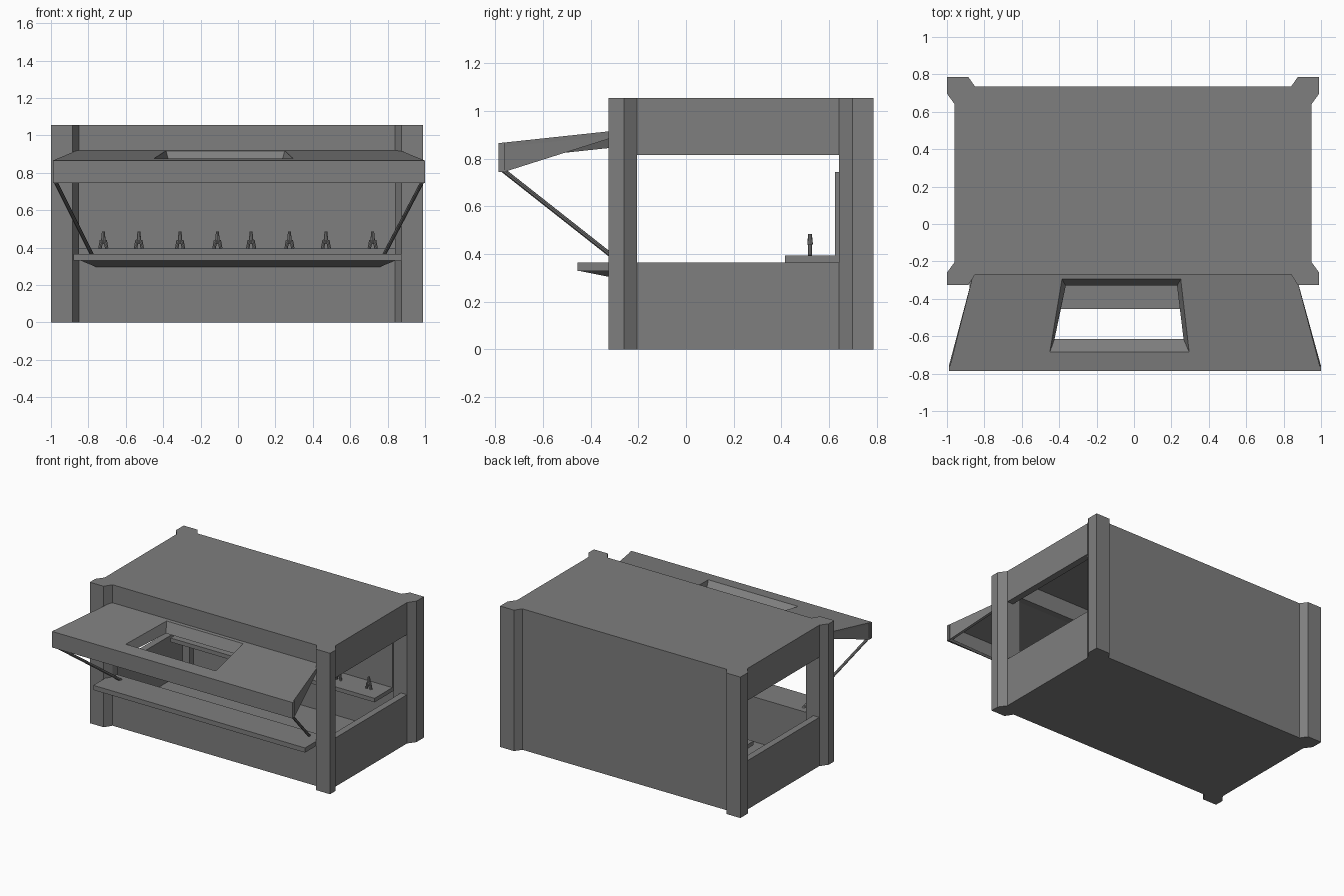
import bpy, bmesh
from mathutils import Vector

old = bpy.data.objects.get("Cube")
if old:
    bpy.data.objects.remove(old)

grey = bpy.data.materials.new("warm_grey")
grey.use_nodes = True
GREY = (0.21, 0.21, 0.21, 1)
grey.diffuse_color = GREY
grey.node_tree.nodes["Principled BSDF"].inputs["Base Color"].default_value = GREY


def finish(name, bm):
    bmesh.ops.recalc_face_normals(bm, faces=bm.faces)
    mesh = bpy.data.meshes.new(name)
    bm.to_mesh(mesh)
    bm.free()
    mesh.materials.append(grey)
    obj = bpy.data.objects.new(name, mesh)
    bpy.context.collection.objects.link(obj)
    return obj


def loft(name, loops, cyclic=False):
    """Skin a series of equal loops; cap the ends unless the series closes."""
    bm = bmesh.new()
    rings = [[bm.verts.new(p) for p in loop] for loop in loops]
    n = len(rings[0])
    pairs = list(zip(rings, rings[1:]))
    if cyclic:
        pairs.append((rings[-1], rings[0]))
    else:
        bm.faces.new(rings[0])
        bm.faces.new(rings[-1])
    for a, b in pairs:
        for i in range(n):
            j = (i + 1) % n
            bm.faces.new((a[i], a[j], b[j], b[i]))
    return finish(name, bm)


def prism(name, points, offset):
    return loft(name, [points, [Vector(p) + Vector(offset) for p in points]])


def box(name, x, y, z):
    base = [(x[0], y[0], z[0]), (x[1], y[0], z[0]), (x[1], y[1], z[0]), (x[0], y[1], z[0])]
    return prism(name, base, (0, 0, z[1] - z[0]))


def rod(name, a, b, radius, sides=8, tip=1.0):
    a, b = Vector(a), Vector(b)
    bm = bmesh.new()
    bmesh.ops.create_cone(bm, cap_ends=True, segments=sides, radius1=radius,
                          radius2=radius * tip, depth=(b - a).length)
    obj = finish(name, bm)
    obj.location = (a + b) / 2
    obj.rotation_mode = "QUATERNION"
    obj.rotation_quaternion = (b - a).to_track_quat("Z", "Y")
    return obj


H, SILL, HEAD = 1.055, 0.365, 0.815
FRONT, BACK, SIDE, T = -0.27, 0.735, 0.955, 0.05
CX = -0.005  # centre line of the cabin

# Cabin shell
box("floor", (CX - SIDE, CX + SIDE), (FRONT, BACK), (0, 0.03))
box("roof", (CX - SIDE, CX + SIDE), (FRONT, BACK), (H - 0.03, H))
box("back_wall", (CX - 0.9, CX + 0.9), (BACK - T, BACK), (0.03, H - 0.03))
box("front_wall", (CX - 0.9, CX + 0.9), (FRONT, FRONT + T), (0.03, SILL))
box("front_header", (CX - 0.9, CX + 0.9), (FRONT, FRONT + T), (0.9, H - 0.03))

for s, side in ((1, "left"), (-1, "right")):
    xs = sorted((CX + s * SIDE, CX + s * (SIDE - T)))
    box(side + "_lower_wall", xs, (FRONT + T, BACK - T), (0.03, SILL))
    box(side + "_header", xs, (FRONT + T, BACK - T), (HEAD, H - 0.03))

    # Chamfered corner posts: outer face, chamfer end, inner side, wall plane
    for end, outer, shoulder, inner, wall in (("front", -0.325, -0.26, -0.205, FRONT),
                                              ("back", 0.785, 0.697, 0.642, BACK)):
        plan = [(0.88, outer), (0.995, outer), (0.995, shoulder),
                (SIDE, inner), (0.845, inner), (0.845, wall)]
        prism(f"{end}_{side}_post", [(CX + s * x, y, 0) for x, y in plan], (0, 0, H))

# Serving shelf with a tapered support below
box("serving_shelf", (-0.88, 0.874), (-0.455, FRONT), (0.33, SILL))
loft("shelf_support", [
    [(-0.84, -0.45, 0.33), (0.84, -0.45, 0.33), (0.84, FRONT, 0.33), (-0.84, FRONT, 0.33)],
    [(-0.76, -0.285, 0.297), (0.76, -0.285, 0.297), (0.76, FRONT, 0.297), (-0.76, FRONT, 0.297)]])

# Back bar and splash panel
box("back_bar", (-0.85, 0.84), (0.415, BACK - T), (SILL, 0.395))
box("splash_panel", (-0.85, 0.84), (0.625, BACK - T), (0.395, 0.745))


# Canopy sheet with a skylight shaft through it
def on_sheet(x, y, drop=0.0):
    return (x, y, 0.865 + (y + 0.785) * 0.107 - drop)


outer = [(-0.86, -0.27), (0.865, -0.27), (1.0, -0.785), (-0.99, -0.785)]
hole = [(-0.385, -0.295), (0.25, -0.295), (0.295, -0.685), (-0.45, -0.685)]
shaft = [(-0.365, -0.33), (0.23, -0.33), (0.265, -0.615), (-0.425, -0.615)]
rim = [(-0.385, -0.31), (0.25, -0.31), (0.285, -0.635), (-0.445, -0.635)]
neck = [(-0.41, -0.275), (0.27, -0.275), (0.315, -0.7), (-0.47, -0.7)]
loft("canopy", [[on_sheet(x, y, d) for x, y in pts] for pts, d in
                ((outer, 0), (hole, 0), (shaft, 0.07), (rim, 0.07), (neck, 0.018), (outer, 0.018))],
     cyclic=True)

# Canopy front lip and side gussets
box("canopy_front_lip", (-0.99, 1.0), (-0.785, -0.76), (0.745, 0.865))
for s, side, x0, x1 in ((1, "left", 0.865, 1.0), (-1, "right", -0.86, -0.99)):
    prism(side + "_canopy_gusset",
          [(x1, -0.785, 0.865), (x1, -0.785, 0.745), (x1, -0.76, 0.745),
           (x0, FRONT, 0.9), (x0, FRONT, 0.92)], (-s * 0.02, 0, 0))
    rod(side + "_canopy_strut", (x1 - s * 0.015, -0.765, 0.75),
        (s * 0.78, FRONT, 0.36), 0.01)

# Row of taps on the back bar
for i, x in enumerate((-0.72, -0.53, -0.31, -0.11, 0.07, 0.275, 0.47, 0.72)):
    for s in (-1, 1):
        rod(f"tap_{i}_foot", (x + s * 0.018, 0.52, 0.395), (x + s * 0.01, 0.52, 0.44), 0.009)
    rod(f"tap_{i}_body", (x, 0.52, 0.42), (x, 0.52, 0.445), 0.008)
    rod(f"tap_{i}_handle", (x, 0.52, 0.44), (x, 0.52, 0.485), 0.012, tip=0.65)
